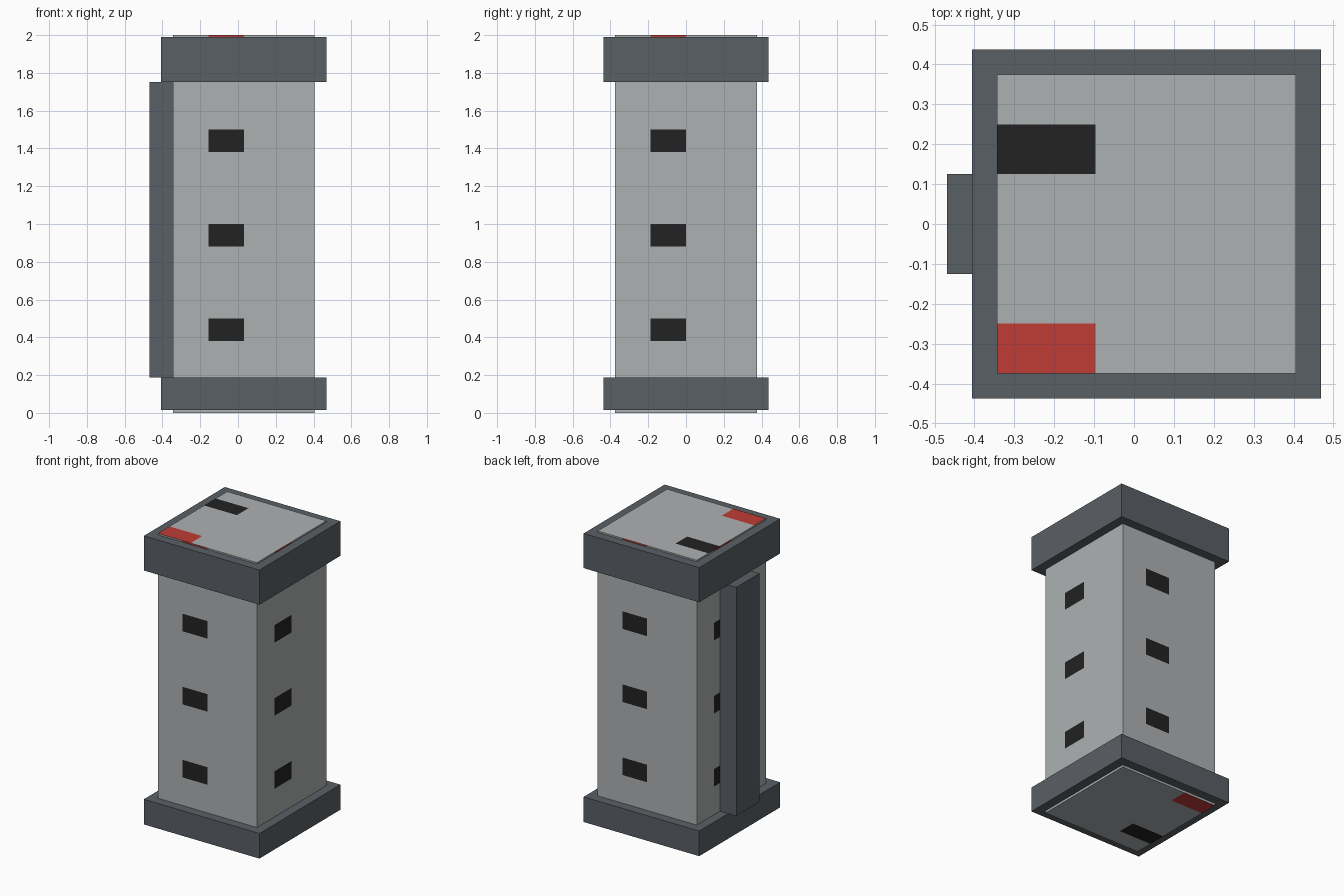
import bpy, bmesh
from mathutils import Vector

cube = bpy.data.objects.get("Cube")
if cube:
    bpy.data.objects.remove(cube, do_unlink=True)


def material(name, r, g, b):
    mat = bpy.data.materials.new(name)
    mat.use_nodes = True
    mat.diffuse_color = (r, g, b, 1)
    mat.node_tree.nodes["Principled BSDF"].inputs["Base Color"].default_value = (r, g, b, 1)
    return mat


LIGHT = material("light grey", 0.423, 0.440, 0.445)
DARK = material("slate grey", 0.102, 0.117, 0.133)
BLACK = material("window black", 0.016, 0.016, 0.016)
RED = material("signal red", 0.527, 0.045, 0.037)


def box(name, low, high, mats):
    """Box between two corners."""
    low, high = Vector(low), Vector(high)
    bm = bmesh.new()
    bmesh.ops.create_cube(bm, size=1)
    bmesh.ops.scale(bm, vec=high - low, verts=bm.verts)
    bmesh.ops.translate(bm, vec=(low + high) / 2, verts=bm.verts)
    mesh = bpy.data.meshes.new(name)
    bm.to_mesh(mesh)
    bm.free()
    for mat in mats:
        mesh.materials.append(mat)
    obj = bpy.data.objects.new(name, mesh)
    bpy.context.collection.objects.link(obj)
    return obj


# Sizes: the shaft and collars share an axis beside the centre
AXIS, HALF, RIM, HEIGHT = 0.031, 0.375, 0.4375, 2.0
STOREYS = [0.38, 0.88, 1.38]
WINDOW_H, SIGNAL_Z, PATCH = 0.12, 1.88, 0.25

# Main shaft
shaft = box("tower_shaft", (AXIS - HALF, -HALF, 0), (AXIS + HALF, HALF, HEIGHT),
            [LIGHT, BLACK, RED])
bm = bmesh.new()
bm.from_mesh(shaft.data)


def cut(axis, value):
    point, normal = Vector(), Vector()
    point[axis], normal[axis] = value, 1
    bmesh.ops.bisect_plane(bm, geom=bm.verts[:] + bm.edges[:] + bm.faces[:],
                           plane_co=point, plane_no=normal)


# Cut lines for windows, signal band and end-face patches
for x in (-HALF / 2, 0, HALF / 2, PATCH - HALF - 0.002):
    cut(0, AXIS + x)
for y in (-0.25, -0.1875, -0.125, 0, 0.125, 0.1875, 0.25):
    cut(1, y)
for z in STOREYS:
    cut(2, z)
    cut(2, z + WINDOW_H)
cut(2, SIGNAL_Z)

# Colour the cut faces
for face in bm.faces:
    c, n = face.calc_center_median(), face.normal
    x, y = c.x - AXIS, c.y
    if abs(n.z) > 0.5:
        side = y if n.z > 0 else -y          # underside mirrors the roof
        if x < PATCH - HALF:
            if side < -0.25:
                face.material_index = 2
            elif 0.125 < side < 0.25:
                face.material_index = 1
    else:
        across = -n.y * x + n.x * y          # distance to the right on each wall
        if -HALF / 2 < across < 0:
            if c.z > SIGNAL_Z:
                face.material_index = 2
            elif any(z < c.z < z + WINDOW_H for z in STOREYS):
                face.material_index = 1
bm.to_mesh(shaft.data)
bm.free()

# Base and top collars
for name, z0, z1 in (("base_collar", 0.0156, 0.1875), ("top_collar", 1.753, 1.99)):
    box(name, (AXIS - RIM, -RIM, z0), (AXIS + RIM, RIM, z1), [DARK])

# Buttress up one side
box("side_buttress", (-0.469, -0.125, 0.1875), (AXIS - HALF, 0.125, 1.753), [DARK])
